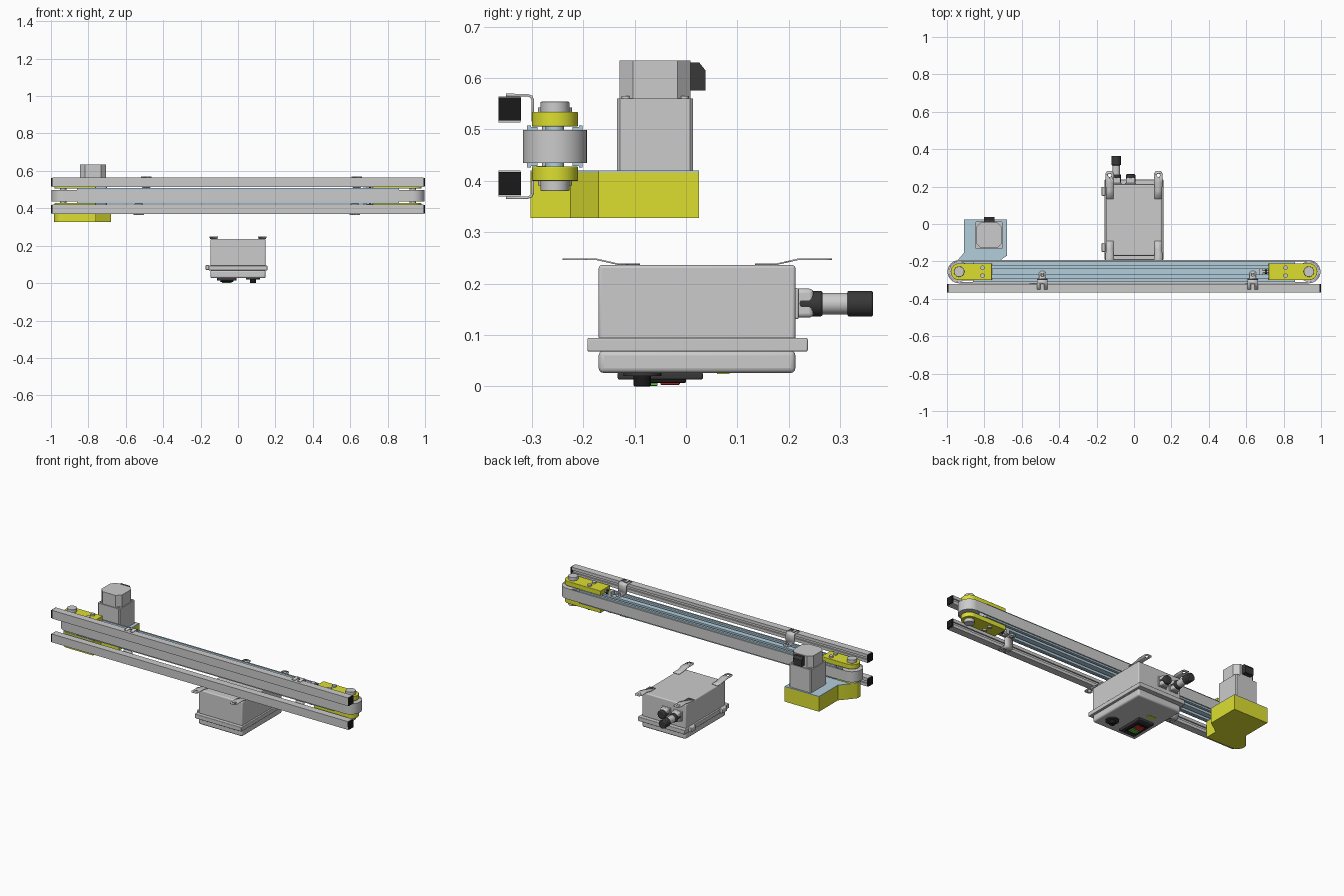
import bpy, bmesh
from math import pi, cos, sin
from mathutils import Vector, Matrix

if "Cube" in bpy.data.objects:
    bpy.data.objects.remove(bpy.data.objects["Cube"])


def material(name, rgb):
    m = bpy.data.materials.new(name)
    m.diffuse_color = (*rgb, 1)
    m.use_nodes = True
    m.node_tree.nodes["Principled BSDF"].inputs["Base Color"].default_value = m.diffuse_color
    return m


YELLOW = material("yellow", (0.72, 0.74, 0.03))
BLUE = material("light_blue", (0.45, 0.62, 0.72))
BLACK = material("black", (0.01, 0.01, 0.01))
DARK = material("dark_grey", (0.04, 0.04, 0.04))
RED = material("red", (0.7, 0.03, 0.02))
GREEN = material("green", (0.1, 0.55, 0.05))
CY, CZ = -0.255, 0.467        # belt centre line and mid height


def finish(name, bm, mat=None, bevel=0, segments=3):
    bmesh.ops.recalc_face_normals(bm, faces=bm.faces)
    me = bpy.data.meshes.new(name)
    bm.to_mesh(me)
    bm.free()
    ob = bpy.data.objects.new(name, me)
    bpy.context.collection.objects.link(ob)
    if mat:
        me.materials.append(mat)
    if bevel:
        b = ob.modifiers.new("bevel", 'BEVEL')
        b.width, b.segments, b.limit_method = bevel, segments, 'ANGLE'
    bpy.ops.object.select_all(action='DESELECT')
    bpy.context.view_layer.objects.active = ob
    ob.select_set(True)
    bpy.ops.object.shade_smooth_by_angle(angle=pi / 5)
    return ob


def box(name, x, y, z, mat=None, bevel=0, segments=3):
    bm = bmesh.new()
    bmesh.ops.create_cube(bm, size=1)
    for v in bm.verts:
        v.co = [(a + b) / 2 + c * (b - a) for c, (a, b) in zip(v.co, (x, y, z))]
    return finish(name, bm, mat, bevel, segments)


def place(axis, u, v, w):
    return {'x': (w, u, v), 'y': (u, w, v), 'z': (u, v, w)}[axis]


def prism(name, pts, axis, lo, hi, mat=None, bevel=0):
    bm = bmesh.new()
    f = bm.faces.new([bm.verts.new(place(axis, u, v, lo)) for u, v in pts])
    ext = bmesh.ops.extrude_face_region(bm, geom=[f])['geom']
    d = Vector(place(axis, 0, 0, hi - lo))
    bmesh.ops.translate(bm, vec=d, verts=[e for e in ext if isinstance(e, bmesh.types.BMVert)])
    return finish(name, bm, mat, bevel)


def arc(cu, cv, r, a0, a1, n):
    return [(cu + r * cos(a0 + (a1 - a0) * i / n), cv + r * sin(a0 + (a1 - a0) * i / n))
            for i in range(n + 1)]


def cyl(name, u, v, r, axis, lo, hi, mat=None, bevel=0, sides=32):
    return prism(name, arc(u, v, r, 0, 2 * pi, sides)[:-1], axis, lo, hi, mat, bevel)


def strip(name, x, path, thick):
    """Bent sheet metal: path of (y, z, half width)."""
    bm = bmesh.new()
    rows = [(bm.verts.new((x - w, y, z)), bm.verts.new((x + w, y, z))) for y, z, w in path]
    for a, b in zip(rows, rows[1:]):
        bm.faces.new((a[0], a[1], b[1], b[0]))
    ob = finish(name, bm)
    s = ob.modifiers.new("sheet", 'SOLIDIFY')
    s.thickness, s.offset = thick, 0
    return ob


def cut(ob, cutter):
    m = ob.modifiers.new("hole", 'BOOLEAN')
    m.operation, m.object, m.solver = 'DIFFERENCE', cutter, 'EXACT'
    cutter.hide_render = True
    cutter.hide_set(True)


# conveyor belt loop
bm = bmesh.new()
loops = []
for r in (0.062, 0.055):
    p = arc(0.935, CY, r, -pi / 2, pi / 2, 24) + arc(-0.935, CY, r, pi / 2, 3 * pi / 2, 24)
    for z in (0.435, 0.499):
        loops.append([bm.verts.new((u, v, z)) for u, v in p])
n = len(loops[0])
for a, b in ((0, 1), (1, 3), (3, 2), (2, 0)):
    for i in range(n):
        j = (i + 1) % n
        bm.faces.new((loops[a][i], loops[a][j], loops[b][j], loops[b][i]))
finish("belt", bm)

# slotted aluminium bed between the belt runs
top = [(-0.05, 0.038), (-0.034, 0.038), (-0.034, 0.024), (-0.016, 0.024), (-0.016, 0.038)]
top += [(-u, v) for u, v in reversed(top)]
section = top + [(u, -v) for u, v in reversed(top)]
prism("bed_profile", [(CY + u, CZ + v) for u, v in section], 'x', -0.86, 0.86, BLUE)
for s in (-1, 1):
    box("belt_slider", (-0.86, 0.86), tuple(sorted((CY + s * 0.047, CY + s * 0.054))), (0.426, 0.508), BLUE)

# end units: pulley, bearing plates, shaft and screws
for end, s, inner in (("drive", -1, 0.76), ("idler", 1, 0.72)):
    cx = 0.935
    cyl(end + "_pulley", s * cx, CY, 0.0545, 'z', 0.437, 0.497)
    cyl(end + "_shaft", s * cx, CY, 0.018, 'z', 0.39, 0.545, BLUE)
    outline = arc(cx, CY, 0.045, -pi / 2, pi / 2, 16) + [(inner, CY + 0.045), (inner, CY - 0.045)]
    for t in (-1, 1):
        def span(a, b):
            return sorted((CZ + t * a, CZ + t * b))
        prism(end + "_bearing_plate", [(s * u, v) for u, v in outline], 'z', *span(0.039, 0.067), YELLOW, 0.002)
        cyl(end + "_bearing_cap", s * cx, CY, 0.028, 'z', *span(0.066, 0.087), bevel=0.002)
        for dy in (-0.021, 0.021):
            cyl(end + "_plate_screw", s * 0.81, CY + dy, 0.012, 'z', *span(0.066, 0.076), sides=20)

# belt tensioner at the idler end
for t in (-1, 1):
    z = CZ + t * 0.05
    cyl("tension_bolt", CY, z, 0.007, 'x', 0.685, 0.725, sides=16)
    cyl("tension_nut", CY, z, 0.013, 'x', 0.70, 0.711, DARK, sides=6)
    box("tension_block", (0.67, 0.69), (CY - 0.018, CY + 0.018), (z - 0.013, z + 0.013))

# guide rails with end caps and brackets
for t, word, xs in ((1, "upper", (-0.49, 0.635)), (-1, "lower", (-0.53, 0.625))):
    rail = [(-0.365, 0.047), (-0.322, 0.047), (-0.322, 0.065), (-0.33, 0.065),
            (-0.33, 0.079), (-0.322, 0.079), (-0.322, 0.097), (-0.365, 0.097)]
    prism(word + "_rail", [(y, CZ + t * d) for y, d in rail], 'x', -0.993, 0.993)
    for s in (-1, 1):
        box(word + "_rail_cap", sorted((s * 0.99, s * 1.0)), (-0.365, -0.321),
            sorted((CZ + t * 0.05, CZ + t * 0.095)), BLACK)
    for x in xs:
        path = [(-0.35, 0.1, 0.028), (-0.309, 0.1, 0.028), (-0.301, 0.097, 0.028), (-0.298, 0.09, 0.028),
                (-0.298, 0.05, 0.028), (-0.296, 0.043, 0.018), (-0.29, 0.041, 0.018),
                (-0.26, 0.041, 0.018), (-0.252, 0.041, 0.010)]
        ob = strip(word + "_rail_bracket", x, [(y, CZ + t * d, w) for y, d, w in path], 0.005)
        cut(ob, cyl("bracket_hole_cutter", x, -0.273, 0.008, 'z', 0.4, 0.53, sides=20))
        cut(ob, box("bracket_slot_cutter", (x - 0.01, x + 0.01), (-0.37, -0.32),
                    sorted((CZ + t * 0.09, CZ + t * 0.11))))
        cyl("bracket_screw", x, -0.273, 0.007, 'z', *sorted((CZ + t * 0.03, CZ + t * 0.05)), sides=16)

# drive transmission cover with its mounting plate
cover = [(-0.68, 0.025), (-0.91, 0.025), (-0.91, -0.155)]
cover += arc(-0.935, CY, 0.048, 2.7, 3 * pi / 2, 14) + [(-0.76, -0.303), (-0.76, -0.225), (-0.68, -0.17)]
prism("drive_cover", cover, 'z', 0.328, 0.416, YELLOW)
prism("drive_plate", cover, 'z', 0.416, 0.4205, BLUE)

# gear motor
mx, my = -0.775, -0.06


def chamfered(h, c):
    q = [(h, h - c), (h - c, h), (c - h, h), (-h, h - c), (-h, c - h), (c - h, -h), (h - c, -h), (h, c - h)]
    return [(mx + u, my + v) for u, v in q]


prism("gearbox", chamfered(0.074, 0.006), 'z', 0.42, 0.56)
prism("motor", chamfered(0.069, 0.026), 'z', 0.56, 0.634)
for sx in (-1, 1):
    for sy in (-1, 1):
        cyl("motor_screw", mx + sx * 0.057, my + sy * 0.057, 0.009, 'z', 0.555, 0.565, sides=16)
prism("motor_connector", [(0.008, 0.576), (0.038, 0.576), (0.038, 0.615), (0.026, 0.63), (0.008, 0.63)],
      'x', mx - 0.028, mx + 0.028, DARK)

# control cabinet
box("cabinet_body", (-0.147, 0.147), (-0.17, 0.213), (0.09, 0.236), None, 0.006)
box("cabinet_flange", (-0.157, 0.157), (-0.192, 0.237), (0.068, 0.094), None, 0.003)
box("cabinet_lid", (-0.147, 0.147), (-0.17, 0.213), (0.026, 0.07), None, 0.01)
for y in (-0.125, 0.175):
    box("cabinet_hinge", (-0.173, -0.153), (y - 0.024, y + 0.024), (0.07, 0.097), None, 0.004)

# cabinet wall tabs
for x in (-0.13, 0.13):
    for s in (-1, 1):
        yc = 0.022
        path = [(0.112, 0.238, 0.02), (0.155, 0.238, 0.02), (0.195, 0.247, 0.022),
                (0.25, 0.247, 0.022), (0.262, 0.247, 0.014)]
        ob = strip("wall_tab", x, [(yc + s * d, z, w) for d, z, w in path], 0.003)
        cut(ob, cyl("tab_hole_cutter", x, yc + s * 0.238, 0.009, 'z', 0.23, 0.26, sides=20))

# cable glands and plug
for x in (-0.095, -0.018):
    box("gland_base", (x - 0.03, x + 0.03), (0.21, 0.219), (0.131, 0.191), None, 0.003)
    box("gland_collar", (x - 0.024, x + 0.024), (0.21, 0.248), (0.134, 0.19), None, 0.008)
    cyl("gland_nut", x, 0.161, 0.025, 'y', 0.219, 0.266, DARK, 0.005)
cyl("plug_body", -0.095, 0.161, 0.021, 'y', 0.265, 0.316)
cyl("plug_cap", -0.095, 0.161, 0.025, 'y', 0.314, 0.364, DARK, 0.004)

# controls on the underside
box("switch_panel", (-0.112, -0.008), (-0.133, 0.033), (0.013, 0.028), DARK, 0.004)
box("switch_frame", (-0.095, -0.025), (-0.1, 0.0), (0.007, 0.014), BLACK, 0.002)
box("stop_button", (-0.085, -0.035), (-0.05, -0.012), (0.003, 0.01), RED, 0.002)
box("start_button", (-0.085, -0.035), (-0.088, -0.055), (0.001, 0.01), GREEN, 0.002)
cyl("knob_dial", 0.08, -0.085, 0.037, 'z', 0.02, 0.028, DARK)
cyl("speed_knob", 0.08, -0.085, 0.017, 'z', 0.0, 0.022, BLACK, 0.003)
box("warning_label", (-0.085, -0.035), (0.06, 0.085), (0.0245, 0.027), YELLOW)
